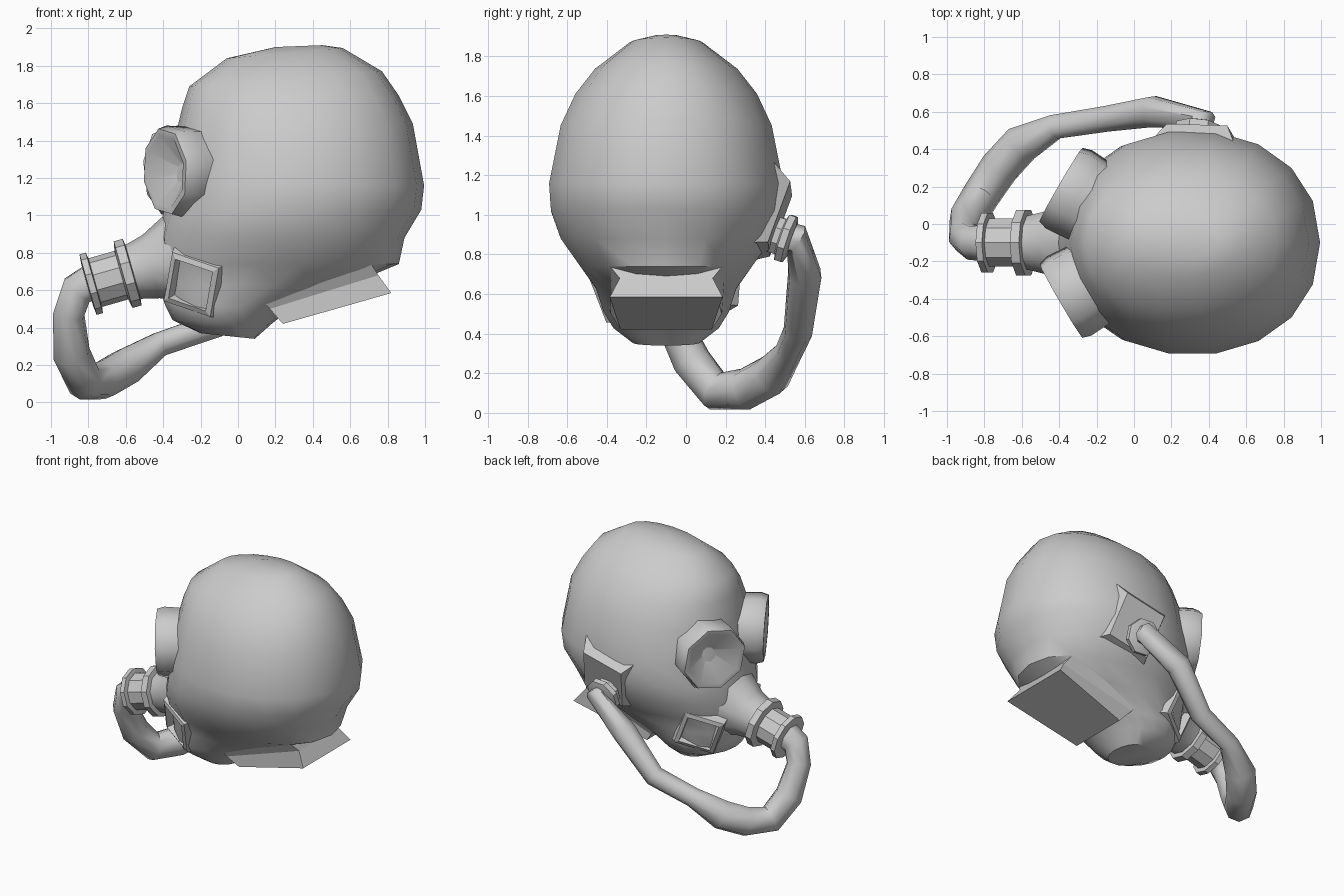
import bpy, math
from mathutils import Vector

if "Cube" in bpy.data.objects:
    bpy.data.objects.remove(bpy.data.objects["Cube"])

MID = -0.1  # symmetry plane of the head in y


def make(name, verts, faces, smooth=35):
    me = bpy.data.meshes.new(name)
    me.from_pydata([tuple(v) for v in verts], [], faces)
    ob = bpy.data.objects.new(name, me)
    bpy.context.collection.objects.link(ob)
    bpy.ops.object.select_all(action='DESELECT')
    ob.select_set(True)
    bpy.context.view_layer.objects.active = ob
    bpy.ops.object.mode_set(mode='EDIT')
    bpy.ops.mesh.select_all(action='SELECT')
    bpy.ops.mesh.normals_make_consistent(inside=False)
    bpy.ops.object.mode_set(mode='OBJECT')
    if smooth:
        bpy.ops.object.shade_smooth_by_angle(angle=math.radians(smooth))
    return ob


def loft(name, rings, smooth=35):
    """Skin a list of equal-length rings and cap both ends."""
    n = len(rings[0])
    verts = [v for r in rings for v in r]
    faces = [(k*n+i, k*n+(i+1) % n, (k+1)*n+(i+1) % n, (k+1)*n+i)
             for k in range(len(rings)-1) for i in range(n)]
    faces.append(tuple(range(n)))
    faces.append(tuple(range(len(verts)-n, len(verts))))
    return make(name, verts, faces, smooth)


def turned(name, profile, base, axis, n=8, phase=0.5, smooth=35):
    """Turn (radius, distance) pairs about an axis."""
    axis = Vector(axis).normalized()
    u = Vector((0, 0, 1)).cross(axis).normalized()
    w = axis.cross(u)
    rings = []
    for r, t in profile:
        angles = [math.tau*(i+phase)/n for i in range(n)]
        rings.append([Vector(base)+axis*t+(u*math.cos(a)+w*math.sin(a))*r for a in angles])
    return loft(name, rings, smooth)


# Hooded head: front x, front z, back x, back z, half width
sections = [(0.2, 1.90, 0.45, 1.91, 0.06),
            (-0.06, 1.84, 0.56, 1.895, 0.185),
            (-0.26, 1.69, 0.77, 1.77, 0.365),
            (-0.30, 1.57, 0.86, 1.64, 0.465),
            (-0.34, 1.40, 0.935, 1.49, 0.54),
            (-0.37, 1.16, 0.995, 1.16, 0.60),
            (-0.40, 1.01, 0.98, 1.03, 0.59),
            (-0.43, 0.88, 0.89, 0.88, 0.54),
            (-0.43, 0.74, 0.86, 0.74, 0.44),
            (-0.42, 0.62, 0.62, 0.64, 0.36),
            (-0.39, 0.52, 0.28, 0.50, 0.32),
            (-0.35, 0.44, 0.18, 0.42, 0.27),
            (-0.20, 0.37, 0.09, 0.34, 0.17)]
rings = []
for xf, zf, xb, zb, hw in sections:
    ring = []
    for i in range(18):
        a = math.tau*i/18
        c, s = math.cos(a), math.sin(a)
        c = math.copysign(abs(c)**0.95, c)
        s = math.copysign(abs(s)**0.92, s)
        t = (1-c)/2
        ring.append((xb+(xf-xb)*t, MID+hw*s, zb+(zf-zb)*t))
    rings.append(ring)
loft("head_hood", rings, 40)

# Goggles and cheek bosses, one per side
for side, label in ((1, "left"), (-1, "right")):
    axis = Vector((-0.86, 0.5*side, -0.04)).normalized()
    rim = Vector((-0.39, MID+0.31*side, 1.235))
    turned(label+"_goggle",
           [(0.235, -0.24), (0.245, -0.12), (0.25, -0.05), (0.235, 0.0), (0.2, 0.0), (0.02, -0.13)],
           rim, axis, 8, 0.3, 48)
    turned(label+"_cheek_boss",
           [(0.30, -0.24), (0.20, 0.0), (0.16, 0.01), (0.12, -0.12)],
           (-0.25, MID+0.30*side, 0.63), (-0.45, 0.85*side, -0.25), 4, 0.3, None)

# Breathing snout with two flanges
turned("snout",
       [(0.25, -0.28), (0.175, -0.13), (0.15, -0.03), (0.185, -0.025), (0.185, 0.025), (0.135, 0.035),
        (0.135, 0.18), (0.168, 0.185), (0.168, 0.22), (0.12, 0.225)],
       (-0.59, MID, 0.69), (-0.95, 0, -0.27), 10)

# Neck guard: wedge below the back of the head, flaring at the rear corners
quad = lambda x0, y0, z0, x1, y1, z1: [(x0, MID-y0, z0), (x1, MID-y1, z1), (x1, MID+y1, z1), (x0, MID+y0, z0)]
loft("neck_guard", [quad(0.12, 0.30, 0.56, 0.70, 0.30, 0.76),
                    quad(0.17, 0.28, 0.50, 0.75, 0.235, 0.68),
                    quad(0.24, 0.23, 0.42, 0.82, 0.285, 0.585)], None)

# Ear plate and hose connector on the left side
ear = Vector((0.1, 0.93, -0.32))
turned("ear_plate", [(0.33, -0.13), (0.235, 0.0)], (0.37, 0.475, 0.98), ear, 4, 0.35, None)
turned("ear_connector",
       [(0.10, -0.08), (0.10, 0.0), (0.13, 0.01), (0.13, 0.045), (0.085, 0.06)],
       (0.34, 0.48, 0.89), ear, 8)

# Air hose
path = [(0.33, 0.49, 0.89, 0.9), (0.36, 0.555, 0.88, 0.9), (0.10, 0.60, 0.70, 1.0), (-0.13, 0.565, 0.41, 0.85),
        (-0.42, 0.52, 0.31, 0.8), (-0.60, 0.43, 0.19, 1.2), (-0.72, 0.30, 0.12, 1.2), (-0.82, 0.15, 0.11, 1.15),
        (-0.89, 0.03, 0.26, 1.15), (-0.905, -0.07, 0.47, 1.0), (-0.86, MID, 0.60, 1.1), (-0.78, MID, 0.64, 1.2)]
curve = bpy.data.curves.new("air_hose", 'CURVE')
curve.dimensions = '3D'
curve.bevel_depth = 0.088
curve.bevel_resolution = 2
curve.use_fill_caps = True
spline = curve.splines.new('POLY')
spline.points.add(len(path)-1)
for p, (x, y, z, r) in zip(spline.points, path):
    p.co = (x, y, z, 1)
    p.radius = r
hose = bpy.data.objects.new("air_hose", curve)
bpy.context.collection.objects.link(hose)
bpy.ops.object.select_all(action='DESELECT')
hose.select_set(True)
bpy.context.view_layer.objects.active = hose
bpy.ops.object.convert(target='MESH')
bpy.ops.object.shade_smooth_by_angle(angle=math.radians(50))
